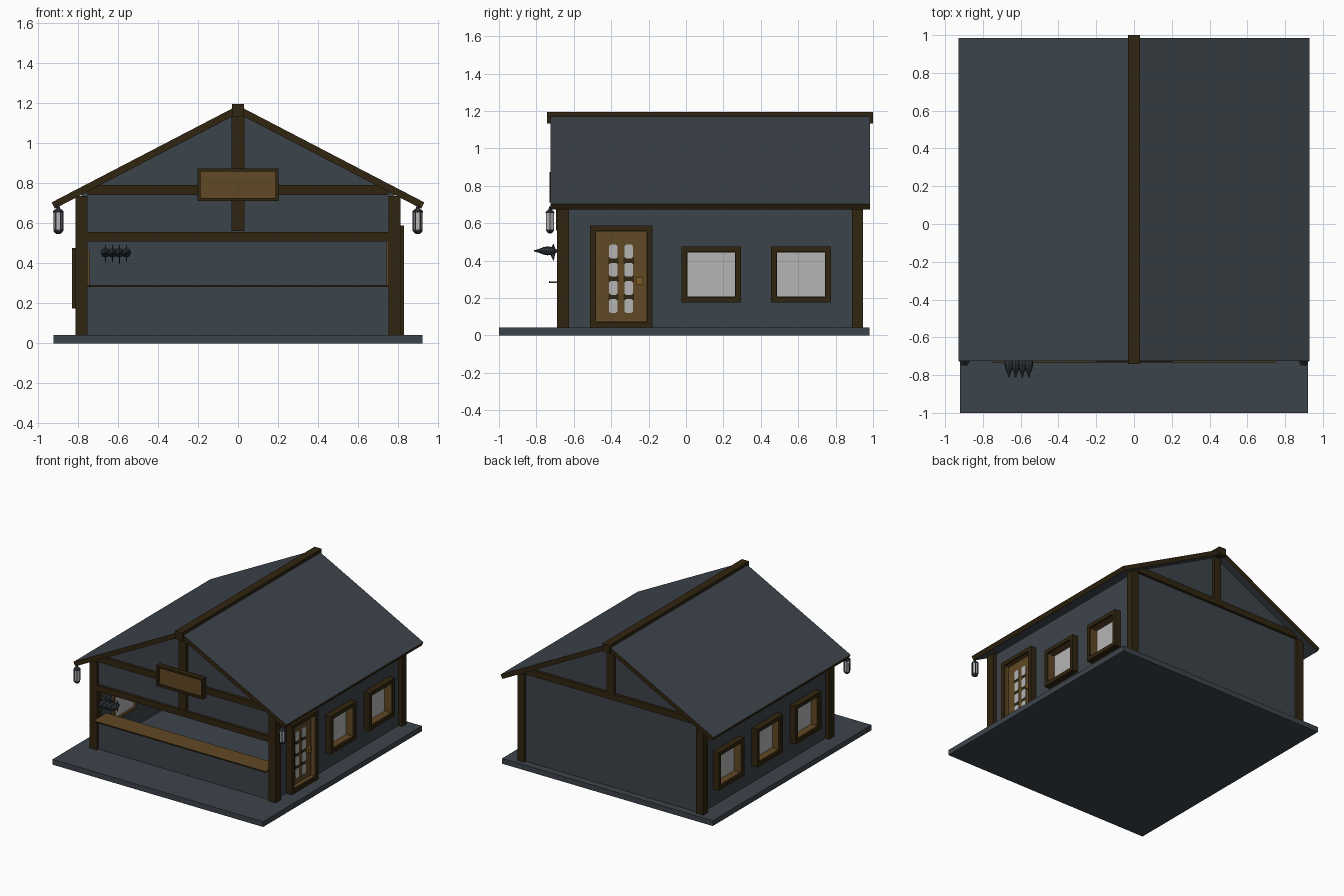
import bpy, bmesh, math
from mathutils import Vector

if "Cube" in bpy.data.objects:
    bpy.data.objects.remove(bpy.data.objects["Cube"])


def mat(name, rgb):
    m = bpy.data.materials.new(name)
    m.diffuse_color = (*rgb, 1)
    m.use_nodes = True
    m.node_tree.nodes["Principled BSDF"].inputs["Base Color"].default_value = m.diffuse_color
    return m


GREY = mat("slate grey", (0.046, 0.058, 0.070))
DARK = mat("dark timber", (0.030, 0.018, 0.005))
WOOD = mat("warm wood", (0.120, 0.066, 0.018))
GLASS = mat("pale glass", (0.46, 0.46, 0.46))
IRON = mat("dark iron", (0.028, 0.034, 0.042))
BRASS = mat("brass", (0.22, 0.10, 0.02))


def finish(bm, name, *mats):
    bmesh.ops.recalc_face_normals(bm, faces=bm.faces[:])
    me = bpy.data.meshes.new(name)
    bm.to_mesh(me)
    bm.free()
    for m in mats:
        me.materials.append(m)
    ob = bpy.data.objects.new(name, me)
    bpy.context.collection.objects.link(ob)
    return ob


def add_box(bm, x0, x1, y0, y1, z0, z1):
    r = bmesh.ops.create_cube(bm, size=1)
    for v in r["verts"]:
        v.co = Vector((x0 + (v.co.x + .5) * (x1 - x0),
                       y0 + (v.co.y + .5) * (y1 - y0),
                       z0 + (v.co.z + .5) * (z1 - z0)))


def boxes(name, m, *dims):
    bm = bmesh.new()
    for d in dims:
        add_box(bm, *d)
    return finish(bm, name, m)


def prism(name, pts, axis, a, b, *mats):
    """Extrude a 2D outline from a to b along x (outline y,z) or y (outline x,z)."""
    bm = bmesh.new()
    put = (lambda p, t: (t, *p)) if axis == "x" else (lambda p, t: (p[0], t, p[1]))
    lo = [bm.verts.new(put(p, a)) for p in pts]
    hi = [bm.verts.new(put(p, b)) for p in pts]
    bm.faces.new(lo)
    bm.faces.new(hi)
    for i in range(len(pts)):
        j = (i + 1) % len(pts)
        bm.faces.new((lo[i], lo[j], hi[j], hi[i]))
    return finish(bm, name, *mats)


def ring(x0, x1, y0, y1, z0, z1, t, side="x"):
    """Four bars of a rectangular frame lying across x or across y."""
    if side == "x":
        return [(x0, x1, y0, y0 + t, z0, z1), (x0, x1, y1 - t, y1, z0, z1),
                (x0, x1, y0 + t, y1 - t, z0, z0 + t), (x0, x1, y0 + t, y1 - t, z1 - t, z1)]
    return [(x0, x0 + t, y0, y1, z0, z1), (x1 - t, x1, y0, y1, z0, z1),
            (x0 + t, x1 - t, y0, y1, z0, z0 + t), (x0 + t, x1 - t, y0, y1, z1 - t, z1)]


def mx(s, d):
    """Mirror a box's x range for the left side."""
    return d if s > 0 else (-d[1], -d[0], *d[2:])


# Base slab
boxes("base_slab", GREY, (-.92, .92, -1, .98, 0, .042))

# Gable walls, with the serving opening left clear at the front
SL, APEX = .52, 1.187
under = lambda x: APEX - .045 - SL * x + .01
gable = lambda z: [(-.78, z), (.78, z), (.78, under(.78)), (0, under(0)), (-.78, under(.78))]
prism("back_wall", gable(.04), "y", .895, .925, GREY)
prism("front_upper_wall", gable(.53), "y", -.67, -.64, GREY)
boxes("front_lower_wall", GREY, (-.78, .78, -.67, -.64, .04, .28))

# Side walls with cut openings
WIN_Z, DOOR = (.175, .475), (-.512, -.178, .042, .587)
side_holes = {1: [(.135,), (.615,), DOOR], -1: [(-.345,), (.135,), (.615,)]}
for s, tag in ((1, "right"), (-1, "left")):
    wall = boxes(tag + "_wall", GREY, mx(s, (.755, .78, -.64, .895, .04, .73)))
    cuts = []
    for i, h in enumerate(side_holes[s]):
        y0, y1, z0, z1 = h if len(h) == 4 else (h[0] - .16, h[0] + .16, *WIN_Z)
        cuts.append(mx(s, (.7, .9, y0 + .01, y1 - .01, z0 + .01, z1 - .01)))
        kind = f"{tag}_window_{i}" if len(h) == 1 else "door"
        boxes(kind + "_trim", DARK, *[mx(s, d) for d in ring(.77, .829, y0, y1, z0, z1, .03)])
        boxes(kind + "_liner", WOOD,
              *[mx(s, d) for d in ring(.74, .815, y0 + .012, y1 - .012, z0 + .012, z1 - .012, .02)])
        if len(h) == 1:
            boxes(kind + "_glass", GLASS, mx(s, (.755, .76, y0 + .03, y1 - .03, z0 + .03, z1 - .03)))
    cutter = boxes(tag + "_wall_cutter", GREY, *cuts)
    cutter.hide_render = True
    cutter.hide_viewport = True
    mod = wall.modifiers.new("openings", "BOOLEAN")
    mod.object = cutter
    mod.solver = "EXACT"

# Door leaf, chamfered panes, glazing bars and handle
boxes("door_leaf", WOOD, (.755, .785, -.484, -.206, .06, .558))
for i, yc in enumerate((-.388, -.306)):
    for j in range(4):
        zc = .157 + j * .097
        w, h, c = .023, .037, .009
        pts = [(yc - w, zc - h + c), (yc - w + c, zc - h), (yc + w - c, zc - h), (yc + w, zc - h + c),
               (yc + w, zc + h - c), (yc + w - c, zc + h), (yc - w + c, zc + h), (yc - w, zc + h - c)]
        prism(f"door_pane_{i}_{j}", pts, "x", .785, .790, GLASS)
boxes("door_glazing_bars", DARK,
      *[(.784, .787, yc - .027, yc + .027, .205 + k * .097 - .017, .205 + k * .097 + .017)
        for yc in (-.388, -.306) for k in range(3)])
boxes("door_handle", BRASS, (.785, .805, -.268, -.23, .272, .31))

# Corner posts, tie beams, lintel and king posts
boxes("corner_posts", DARK, *[mx(s, (.75, .812, y0, y1, .04, .735))
                              for s in (1, -1) for y0, y1 in ((-.69, -.625), (.887, .945))])
beam = [(-.75, .74), (.75, .74), (.75, under(.75)), (.69, .79), (-.69, .79), (-.75, under(.75))]
prism("front_tie_beam", beam, "y", -.69, -.63, DARK)
prism("back_tie_beam", beam, "y", .885, .945, DARK)
boxes("front_lintel", DARK, (-.75, .75, -.69, -.63, .507, .555))
boxes("king_posts", DARK, (-.032, .032, -.695, -.64, .56, 1.15), (-.032, .032, .9, .945, .78, 1.15))

# Roof slabs: grey faces with timber edges
for s, tag in ((1, "right"), (-1, "left")):
    pts = [(0, APEX), (s * .93, APEX - SL * .93), (s * .914, APEX - SL * .93 - .031), (0, APEX - .04)]
    roof = prism(tag + "_roof", pts, "y", -.725, .985, GREY, DARK)
    for p in roof.data.polygons:
        steep = abs(p.normal.z) > .7
        p.material_index = 0 if steep else 1
boxes("ridge_beam", DARK, (-.031, .031, -.742, 1, 1.133, 1.195))

# Serving counter
boxes("counter_top", WOOD, (-.75, .75, -.728, -.57, .281, .289))
boxes("counter_edge", DARK, (-.75, .75, -.732, -.728, .28, .29))

# Hanging sign
boxes("sign_board", WOOD, (-.19, .19, -.715, -.695, .72, .862))
boxes("sign_frame", DARK, *ring(-.203, .203, -.73, -.69, .71, .873, .016, "y"))


def lathe(name, m, prof, n, loc, along_y=False, rot=0):
    """Spin (radius, height) pairs around z, or around y."""
    bm = bmesh.new()
    rings = []
    for r, h in prof:
        row = []
        for k in range(n):
            a = rot + 2 * math.pi * k / n
            c, d = r * math.cos(a), r * math.sin(a)
            row.append(bm.verts.new(Vector(loc) + Vector((c, h, d) if along_y else (c, d, h))))
        rings.append(row)
    for a, b in zip(rings, rings[1:]):
        for k in range(n):
            bm.faces.new((a[k], a[(k + 1) % n], b[(k + 1) % n], b[k]))
    bm.faces.new(rings[0])
    bm.faces.new(rings[-1])
    return finish(bm, name, m)


# Eave lanterns
for s, tag in ((1, "right"), (-1, "left")):
    o = (s * .897, -.727, 0)
    lathe(tag + "_lantern_glass", GLASS, [(.021, .565), (.023, .655)], 6, o)
    lathe(tag + "_lantern_cap", IRON, [(.027, .653), (.027, .659), (.010, .673), (.004, .69)], 6, o)
    lathe(tag + "_lantern_foot", IRON, [(.008, .545), (.018, .552), (.025, .561), (.025, .567)], 6, o)
    boxes(tag + "_lantern_bars", IRON,
          *[(o[0] + .023 * math.cos(a) - .002, o[0] + .023 * math.cos(a) + .002,
             o[1] + .023 * math.sin(a) - .002, o[1] + .023 * math.sin(a) + .002, .565, .655)
            for a in [k * math.pi / 3 for k in range(6)]])

# Row of four fish hung over the counter
for i in range(4):
    x = -.662 + i * .035
    lathe(f"fish_body_{i}", IRON, [(.003, -.812), (.009, -.79), (.019, -.765), (.024, -.74),
                                   (.020, -.715), (.008, -.69)], 8, (x, 0, .452), True)
    for k, dz in enumerate((.038, -.055 if i == 2 else -.045)):
        prism(f"fish_fin_{i}_{k}", [(-.735, .452), (-.695, .452), (-.708, .452 + dz)],
              "x", x - .003, x + .003, IRON)
